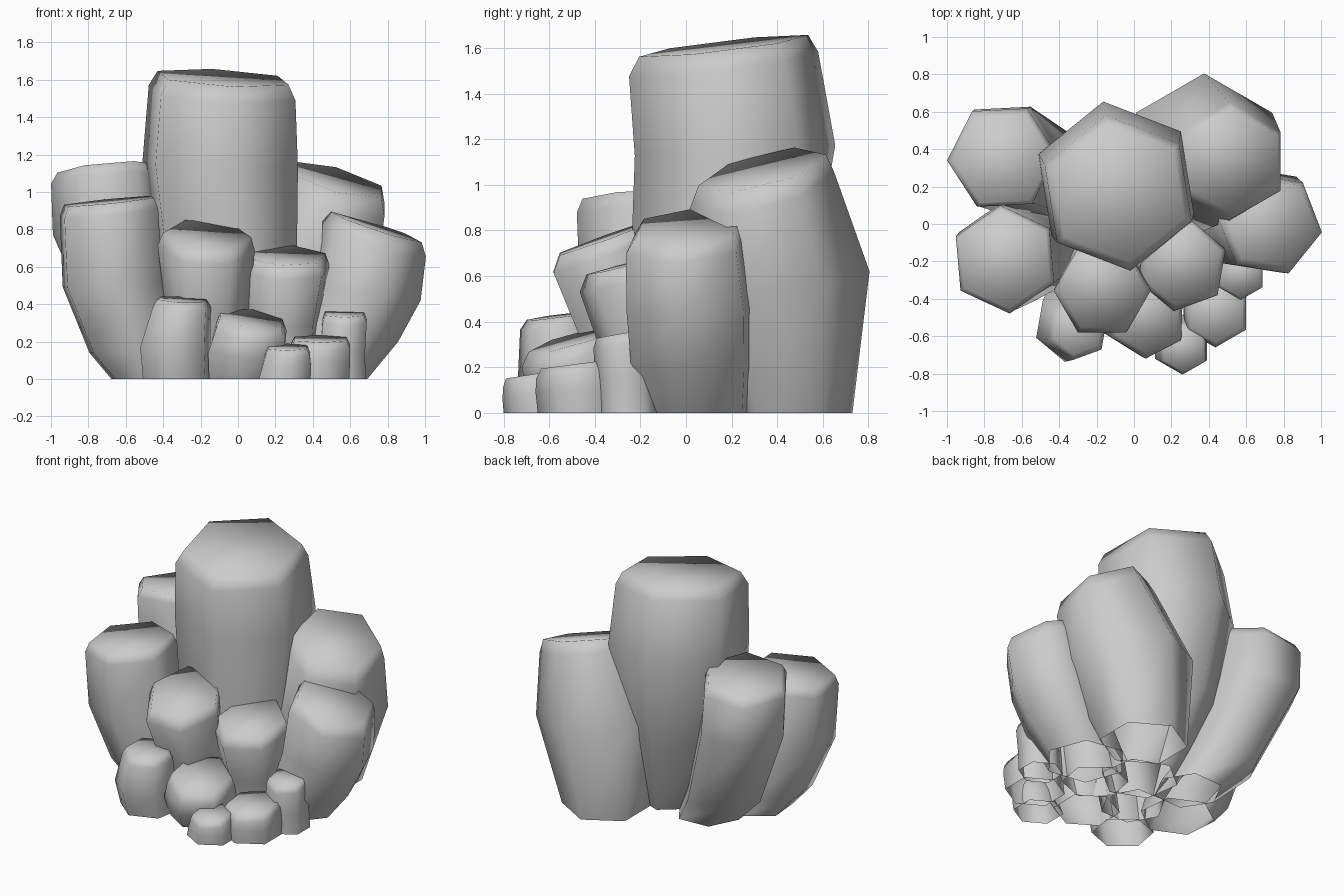
import bpy, bmesh
from math import cos, sin, radians


def column(name, phase, tilt, *rings):
    """Open-bottomed six-sided column; rings are (x, y, z, radius), base to cap."""
    bm = bmesh.new()
    n = len(rings)
    loops = []
    for i, (x, y, z, r) in enumerate(rings):
        # the cap and shoulder take the full tilt, the ring below part of it
        k = 1.0 if i >= n - 2 else 0.4 if (i == n - 3 and i > 0) else 0.0
        loop = []
        for s in range(6):
            a = radians(phase + 60 * s)
            dx, dy = r * cos(a), r * sin(a)
            loop.append(bm.verts.new((x + dx, y + dy, z + k * (tilt[0] * dx + tilt[1] * dy))))
        loops.append(loop)
    for lo, hi in zip(loops, loops[1:]):
        for s in range(6):
            t = (s + 1) % 6
            bm.faces.new((lo[s], lo[t], hi[t], hi[s]))
    bm.faces.new(loops[-1])
    for f in bm.faces:
        f.smooth = True
    mesh = bpy.data.meshes.new(name)
    bm.to_mesh(mesh)
    bm.free()
    obj = bpy.data.objects.new(name, mesh)
    bpy.context.collection.objects.link(obj)
    return obj


# Tall columns at the back and sides
column("main_column", 39, (-0.06, 0.12),
       (0.03, 0.09, 0, 0.25), (-0.06, 0.15, 0.55, 0.40), (-0.095, 0.215, 1.15, 0.445),
       (-0.085, 0.165, 1.53, 0.42), (-0.08, 0.165, 1.61, 0.375))
column("back_left_column", 3, (0.09, -0.12),
       (-0.30, 0.17, 0, 0.22), (-0.48, 0.26, 0.22, 0.265), (-0.69, 0.36, 0.78, 0.30),
       (-0.705, 0.355, 1.07, 0.295), (-0.70, 0.35, 1.125, 0.265))
column("left_column", 35, (0.10, 0.05),
       (-0.46, -0.12, 0, 0.24), (-0.55, -0.14, 0.14, 0.27), (-0.67, -0.17, 0.50, 0.295),
       (-0.69, -0.19, 0.89, 0.29), (-0.69, -0.19, 0.95, 0.265))
column("back_right_column", 30, (-0.27, 0.24),
       (0.30, 0.45, 0, 0.28), (0.375, 0.385, 0.58, 0.42),
       (0.51, 0.335, 0.98, 0.315), (0.525, 0.335, 1.065, 0.28))
column("right_column", 51, (-0.33, 0.08),
       (0.43, 0.04, 0, 0.265), (0.57, 0.03, 0.20, 0.29), (0.68, 0.02, 0.46, 0.30),
       (0.725, 0.0, 0.75, 0.283), (0.735, 0.01, 0.815, 0.25))

# Middle columns in front of the main one
column("centre_left_column", 0, (-0.05, 0.36),
       (-0.16, -0.20, 0, 0.21), (-0.165, -0.27, 0.35, 0.22),
       (-0.17, -0.355, 0.70, 0.26), (-0.165, -0.35, 0.77, 0.235))
column("centre_right_column", 20, (-0.03, 0.25),
       (0.22, -0.12, 0, 0.21), (0.24, -0.17, 0.30, 0.21),
       (0.255, -0.22, 0.59, 0.25), (0.26, -0.22, 0.66, 0.22))

# Short columns along the front edge
column("front_left_column", 20, (-0.05, 0.13),
       (-0.325, -0.50, 0, 0.195), (-0.335, -0.54, 0.17, 0.20),
       (-0.30, -0.565, 0.385, 0.165), (-0.30, -0.56, 0.425, 0.14))
column("front_middle_column", 28, (-0.15, 0.28),
       (0.03, -0.43, 0, 0.21), (0.045, -0.475, 0.14, 0.232),
       (0.07, -0.505, 0.26, 0.215), (0.07, -0.50, 0.32, 0.19))
column("front_right_column", 30, (0, 0.13),
       (0.43, -0.46, 0, 0.19), (0.435, -0.47, 0.10, 0.19),
       (0.44, -0.475, 0.175, 0.182), (0.44, -0.475, 0.215, 0.16))
column("front_small_column", 30, (0, 0.16),
       (0.25, -0.64, 0, 0.16), (0.26, -0.655, 0.07, 0.15),
       (0.265, -0.665, 0.135, 0.137), (0.265, -0.67, 0.17, 0.12))
column("side_small_column", 30, (0, 0.18),
       (0.56, -0.25, 0, 0.14), (0.56, -0.26, 0.15, 0.138),
       (0.57, -0.27, 0.31, 0.136), (0.57, -0.27, 0.35, 0.12))
